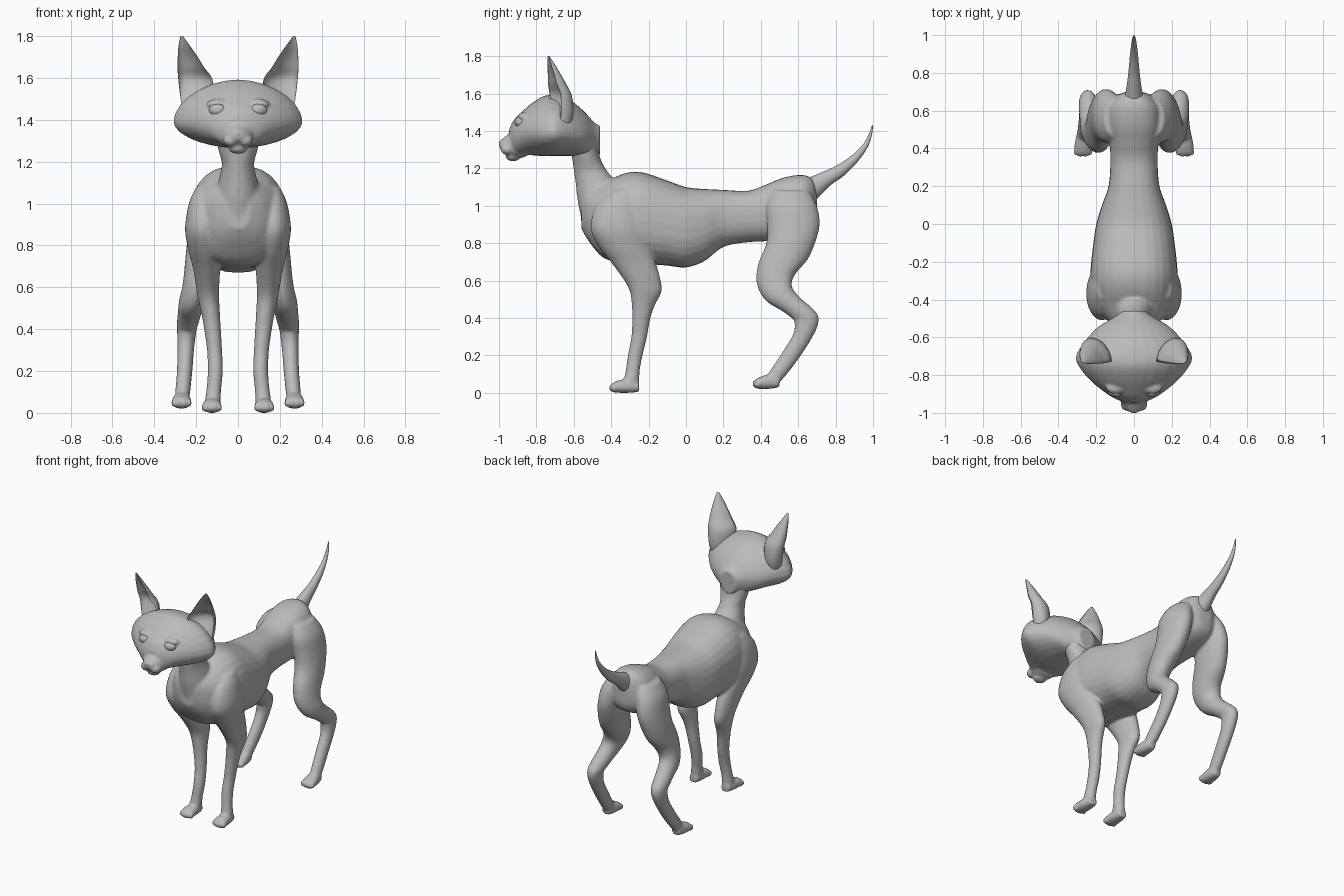
import bpy, bmesh, math
from mathutils import Vector, Matrix

grey = bpy.data.materials.new("soft grey skin")
grey.diffuse_color = (0.5, 0.5, 0.5, 1)


def spline(rows, steps):
    """Catmull-Rom interpolation of ring parameters."""
    out = []
    for i in range(len(rows) - 1):
        p0, p1, p2, p3 = (rows[max(0, min(len(rows) - 1, i + k))] for k in (-1, 0, 1, 2))
        for s in range(steps):
            t = s / steps
            out.append([0.5 * (2 * b + (c - a) * t + (2 * a - 5 * b + 4 * c - d) * t * t
                               + (3 * b - a - 3 * c + d) * t ** 3)
                        for a, b, c, d in zip(p0, p1, p2, p3)])
    return out + [list(rows[-1])]


def loft(bm, rows, n=2.0, side=1, skew=0, steps=4, segs=28):
    """Skin rings (x, y, z, half width, up, down, tilt); up = (0,-sin,cos) of the tilt."""
    loops = []
    for x, y, z, w, up, down, tilt in spline(rows, steps):
        a = math.radians(tilt)
        u = Vector((0, -math.sin(a), math.cos(a)))
        ring = []
        for k in range(segs):
            t = 2 * math.pi * k / segs
            c, s = math.cos(t), math.sin(t)
            dx = math.copysign(abs(c) ** (2 / n), c) * w
            h = abs(s) ** (2 / n) * (up if s > 0 else -down)
            p = Vector((x + dx, y + skew * dx, z)) + u * h
            p.x *= side
            ring.append(bm.verts.new(p))
        loops.append(ring)
    for r, q in zip(loops, loops[1:]):
        for k in range(segs):
            j = (k + 1) % segs
            bm.faces.new((r[k], r[j], q[j], q[k]))
    bm.faces.new(loops[0])
    bm.faces.new(loops[-1])


def ball(bm, c, r):
    m = Matrix.Translation(c) @ Matrix.Diagonal((*r, 1))
    bmesh.ops.create_uvsphere(bm, u_segments=24, v_segments=14, radius=1, matrix=m)


def finish(bm, name, voxel=0, smooth=0):
    bmesh.ops.recalc_face_normals(bm, faces=bm.faces)
    me = bpy.data.meshes.new(name)
    bm.to_mesh(me)
    bm.free()
    me.materials.append(grey)
    ob = bpy.data.objects.new(name, me)
    bpy.context.collection.objects.link(ob)
    for p in me.polygons:
        p.use_smooth = True
    if voxel:
        m = ob.modifiers.new("blend", 'REMESH')
        m.mode = 'VOXEL'
        m.voxel_size = voxel
        m.use_smooth_shade = True
        m = ob.modifiers.new("soften", 'SMOOTH')
        m.factor = 0.5
        m.iterations = smooth
    return ob


def upright(rows, tilt):
    return [(0, *r, tilt) for r in rows]


# torso: y, z, half width, up, down
body = bmesh.new()
loft(body, upright([
    (-.56, .98, .06, .08, .10), (-.52, .95, .13, .14, .14), (-.44, .92, .20, .20, .20),
    (-.34, .92, .225, .25, .22), (-.24, .92, .23, .26, .23), (-.10, .90, .215, .235, .22),
    (0, .88, .20, .22, .21), (.10, .90, .17, .19, .195), (.20, .94, .135, .145, .16),
    (.33, .95, .125, .13, .145), (.42, .96, .13, .15, .15), (.52, .97, .15, .18, .14),
    (.62, .99, .14, .175, .13), (.68, 1.0, .09, .14, .10), (.70, 1.0, .04, .06, .05)], 0), n=2.4)

# neck
loft(body, upright([
    (-.40, .93, .12, .16, .12), (-.44, 1.03, .11, .14, .10), (-.47, 1.12, .09, .12, .10),
    (-.51, 1.19, .077, .09, .085), (-.53, 1.26, .095, .08, .07), (-.54, 1.34, .11, .09, .07),
    (-.55, 1.42, .10, .08, .06)], 90))

front_leg = [
    (.15, -.34, 1.08, .05, .06, .08), (.165, -.36, 1.0, .07, .12, .12),
    (.17, -.37, .88, .083, .14, .15), (.16, -.34, .78, .078, .125, .14),
    (.15, -.29, .69, .065, .105, .13), (.145, -.245, .60, .055, .085, .11),
    (.14, -.23, .54, .05, .07, .10), (.13, -.235, .47, .044, .055, .07),
    (.122, -.24, .40, .04, .047, .05), (.112, -.25, .30, .036, .042, .042),
    (.108, -.27, .20, .036, .041, .038), (.115, -.285, .12, .035, .037, .038),
    (.12, -.295, .06, .037, .04, .045), (.12, -.295, .015, .03, .04, .04)]
hind_leg = [
    (.10, .56, 1.08, .06, .10, .10, 90), (.13, .57, 1.0, .08, .14, .13, 90),
    (.15, .575, .90, .08, .14, .14, 90), (.165, .56, .80, .08, .13, .13, 90),
    (.18, .52, .70, .075, .135, .13, 95), (.195, .485, .61, .07, .11, .105, 105),
    (.22, .50, .535, .062, .085, .075, 120), (.232, .56, .475, .056, .06, .06, 128),
    (.24, .615, .43, .052, .06, .06, 120), (.245, .645, .39, .046, .068, .066, 90),
    (.25, .62, .30, .04, .05, .05, 60), (.255, .56, .20, .037, .047, .045, 57),
    (.263, .495, .11, .036, .043, .042, 62), (.267, .465, .065, .034, .04, .035, 75)]
# paws: x, y, z, half width, up, down
front_paw = [(.122, -.25, .03, .03, .025, .025), (.123, -.30, .032, .04, .04, .032),
             (.125, -.36, .034, .045, .033, .034), (.125, -.393, .03, .038, .022, .028)]
hind_paw = [(.268, .50, .06, .03, .03, .03), (.268, .46, .058, .039, .045, .036),
            (.27, .41, .056, .046, .034, .036), (.27, .373, .052, .038, .022, .03)]
for s in (1, -1):
    loft(body, [(*r, 90) for r in front_leg], side=s)
    loft(body, hind_leg, side=s)
    for paw in (front_paw, hind_paw):
        loft(body, [(*r, 0) for r in paw], n=2.3, side=s)
        x, y, z = paw[-1][:3]
        for k in range(4):  # toes
            d = k - 1.5
            ball(body, (s * (x + d * .024), y + .004 * d * d, z - .004), (.013, .022, .021))
finish(body, "body_and_legs", .009, 5)

# tail
tail = bmesh.new()
loft(tail, [(0, *r) for r in [
    (.60, 1.05, .07, .08, .08, 30), (.68, 1.10, .048, .057, .06, 34),
    (.75, 1.145, .036, .042, .042, 36), (.82, 1.185, .028, .034, .034, 38),
    (.90, 1.25, .021, .023, .023, 46), (.955, 1.315, .014, .015, .015, 56),
    (.982, 1.37, .009, .010, .010, 65), (.998, 1.43, .003, .003, .003, 75)]])
finish(tail, "tail")

# head: skull, muzzle, chin, whisker pads, nose
head = bmesh.new()
loft(head, upright([
    (-.46, 1.36, .06, .07, .09), (-.49, 1.37, .10, .075, .11), (-.545, 1.38, .19, .125, .12),
    (-.62, 1.39, .26, .175, .125), (-.70, 1.39, .308, .20, .125), (-.76, 1.39, .288, .197, .125),
    (-.825, 1.39, .235, .158, .12), (-.88, 1.385, .17, .115, .115),
    (-.92, 1.37, .11, .09, .10), (-.945, 1.36, .05, .05, .05)], 0), n=1.85)
loft(head, upright([
    (-.86, 1.33, .10, .08, .07), (-.92, 1.325, .08, .085, .072), (-.955, 1.318, .062, .06, .042),
    (-.985, 1.32, .04, .036, .025), (-.998, 1.325, .018, .02, .015)], 0))
ball(head, (0, -.925, 1.265), (.045, .04, .027))
ball(head, (0, -.985, 1.337), (.026, .018, .014))
for s in (1, -1):
    ball(head, (s * .034, -.955, 1.302), (.037, .036, .03))
    ball(head, (s * .095, -.865, 1.475), (.055, .035, .025))  # brow
finish(head, "head", .008, 3)

# eyes and hollow ears, mirrored
for s, tag in ((1, "left"), (-1, "right")):
    eye = bmesh.new()
    ball(eye, (s * .095, -.882, 1.447), (.044, .034, .032))
    finish(eye, tag + "_eye")
    ear = bmesh.new()
    loft(ear, [(*r, 90) for r in [
        (.20, -.69, 1.43, .06, .02, .07), (.20, -.695, 1.50, .074, -.01, .09),
        (.203, -.70, 1.59, .082, -.055, .085), (.225, -.715, 1.65, .064, -.05, .072),
        (.240, -.722, 1.70, .048, -.035, .052), (.257, -.732, 1.755, .027, -.015, .03),
        (.269, -.737, 1.80, .006, -.002, .007)]], side=s, skew=.35)
    finish(ear, tag + "_ear")
